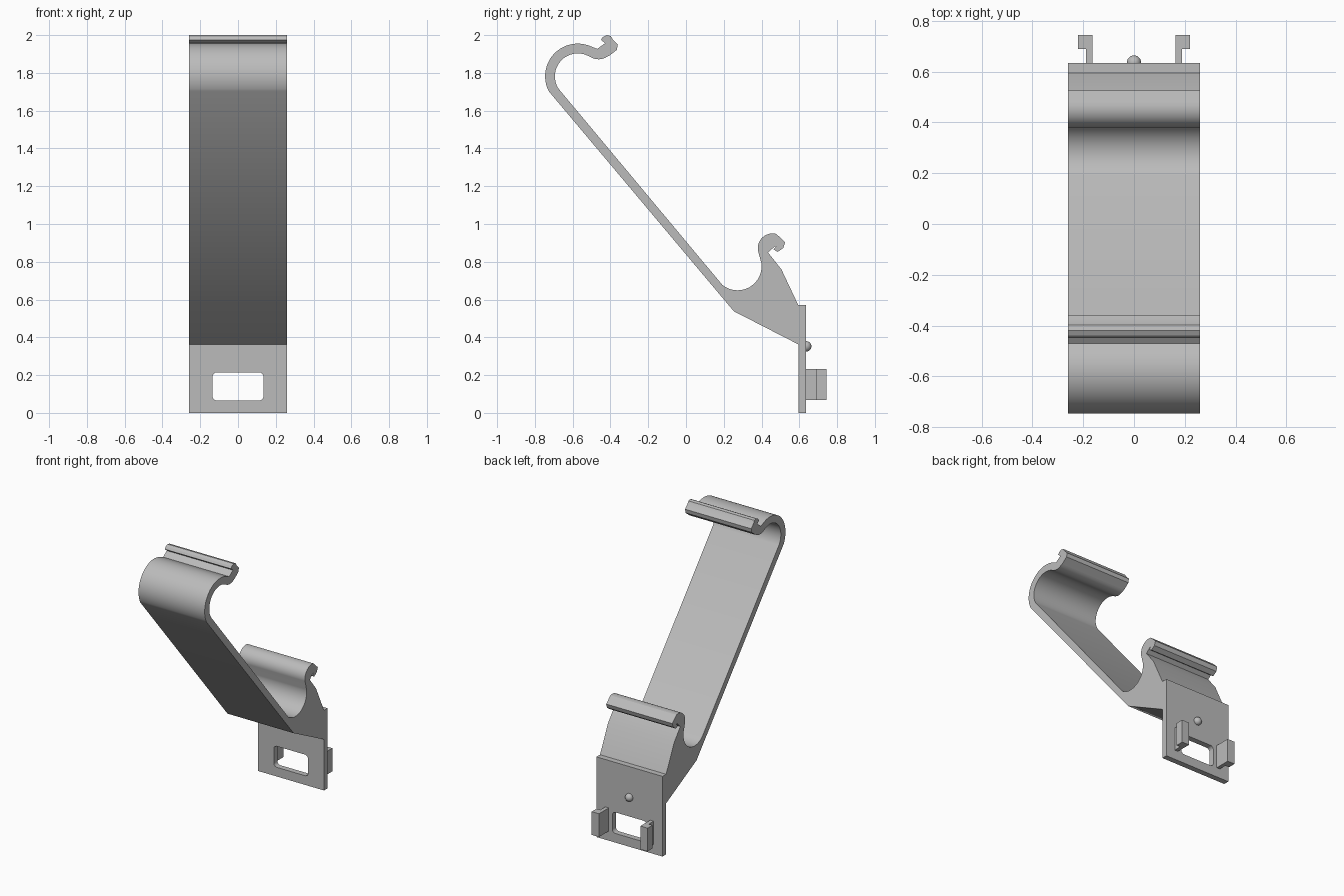
import bpy, bmesh, math

cube = bpy.data.objects.get("Cube")
if cube:
    bpy.data.objects.remove(cube, do_unlink=True)

HALF = 0.26  # half width of the bracket

grey = bpy.data.materials.new("light grey")
grey.use_nodes = True
grey.diffuse_color = (0.5, 0.5, 0.5, 1)
grey.node_tree.nodes["Principled BSDF"].inputs["Base Color"].default_value = (0.5, 0.5, 0.5, 1)


def arc(c, r, start, end, n=20):
    """Points on a circle, angles in degrees."""
    angles = [math.radians(start + (end - start) * i / n) for i in range(n + 1)]
    return [(c[0] + r * math.cos(a), c[1] + r * math.sin(a)) for a in angles]


def prism(name, points, place, depth):
    """Extrude a closed 2D outline; place maps its points to 3D."""
    bm = bmesh.new()
    face = bm.faces.new([bm.verts.new(place(p)) for p in points])
    new = bmesh.ops.extrude_face_region(bm, geom=[face])["geom"]
    bmesh.ops.translate(bm, vec=depth, verts=[v for v in new if isinstance(v, bmesh.types.BMVert)])
    bmesh.ops.recalc_face_normals(bm, faces=bm.faces)
    mesh = bpy.data.meshes.new(name)
    bm.to_mesh(mesh)
    bm.free()
    mesh.materials.append(grey)
    obj = bpy.data.objects.new(name, mesh)
    bpy.context.collection.objects.link(obj)
    return obj


def smooth(obj):
    bpy.ops.object.select_all(action="DESELECT")
    obj.select_set(True)
    bpy.context.view_layer.objects.active = obj
    bpy.ops.object.shade_smooth_by_angle(angle=math.radians(25))


# Bracket arm: one side profile with both hooks
upper, lower, tip = (-0.573, 1.782), (0.273, 0.776), (0.458, 0.872)
profile = [(0.6, 0.36), (0.253, 0.538)]
profile += arc(upper, 0.173, 207, 69, 28)
profile += [(-0.47, 1.927), (-0.428, 1.957), (-0.45, 1.975), (-0.44, 1.99), (-0.42, 2.0),
            (-0.398, 1.995), (-0.388, 1.978), (-0.361, 1.95), (-0.366, 1.922), (-0.41, 1.888)]
profile += arc((-0.463, 1.955), 0.083, 310, 248, 8)
profile += arc(upper, 0.121, 64, 214, 28)
profile += arc(lower, 0.127, 230, 368, 24)
profile += arc(tip, 0.078, 190, 75, 16)
profile += [(0.525, 0.903), (0.515, 0.873), (0.485, 0.852), (0.463, 0.866), (0.478, 0.88),
            (0.47, 0.882), (0.435, 0.848), (0.505, 0.76), (0.597, 0.565), (0.6, 0.565)]
smooth(prism("hooked_arm", profile, lambda p: (-HALF, p[0], p[1]), (2 * HALF, 0, 0)))

# Mounting plate with a rounded window
outline = [(-HALF, 0), (HALF, 0), (HALF, 0.57), (-HALF, 0.57)]
plate = prism("mounting_plate", outline, lambda p: (p[0], 0.595, p[1]), (0, 0.04, 0))
r = 0.025
window = []
for i, (x, z) in enumerate([(0.11, 0.19), (-0.11, 0.19), (-0.11, 0.09), (0.11, 0.09)]):
    window += arc((x, z), r, i * 90, i * 90 + 90, 6)
cutter = prism("window_cutter", window, lambda p: (p[0], 0.5, p[1]), (0, 0.3, 0))
cut = plate.modifiers.new("window", "BOOLEAN")
cut.object = cutter
cut.operation = "DIFFERENCE"
cut.solver = "EXACT"
bpy.context.view_layer.objects.active = plate
bpy.ops.object.modifier_apply(modifier=cut.name)
bpy.data.objects.remove(cutter, do_unlink=True)
smooth(plate)

# Pair of snap clips behind the plate, hooked outward
clip = [(0.163, 0.63), (0.19, 0.63), (0.19, 0.69), (0.22, 0.69), (0.22, 0.745), (0.163, 0.745)]
for side, name in ((1, "left_clip"), (-1, "right_clip")):
    prism(name, clip, lambda p: (side * p[0], p[1], 0.068), (0, 0, 0.165))

# Locating bump
bpy.ops.mesh.primitive_uv_sphere_add(segments=24, ring_count=12, radius=0.028, location=(0, 0.636, 0.352))
bump = bpy.context.object
bump.name = "locating_bump"
bump.data.materials.append(grey)
smooth(bump)
